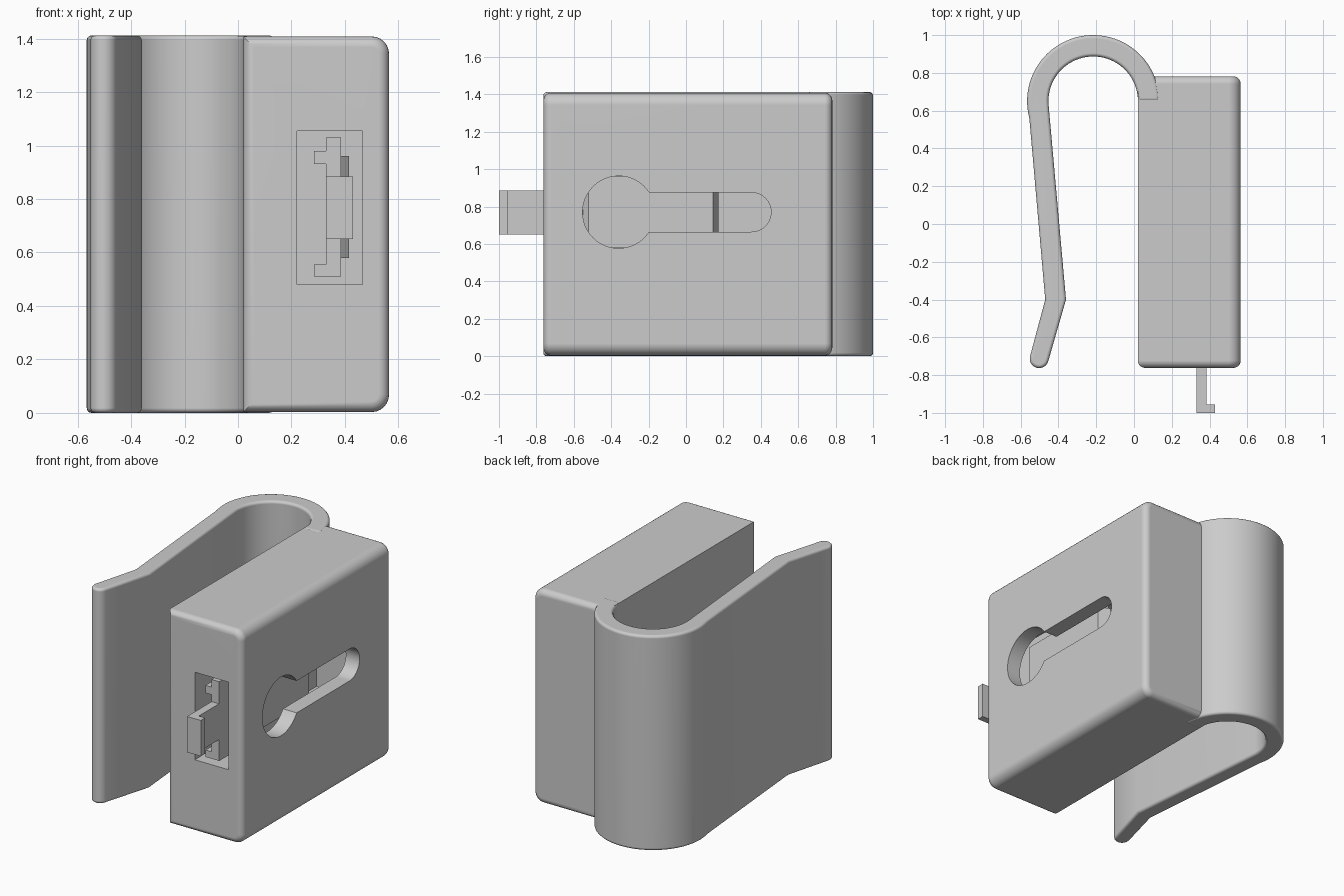
import bpy, bmesh, math
from mathutils import Vector

if "Cube" in bpy.data.objects:
    bpy.data.objects.remove(bpy.data.objects["Cube"])

grey = bpy.data.materials.new("plain grey")
grey.diffuse_color = (0.6, 0.6, 0.6, 1)
grey.use_nodes = True
grey.node_tree.nodes["Principled BSDF"].inputs["Base Color"].default_value = grey.diffuse_color


def add_object(name, bm):
    bmesh.ops.recalc_face_normals(bm, faces=bm.faces)
    me = bpy.data.meshes.new(name)
    bm.to_mesh(me)
    bm.free()
    me.materials.append(grey)
    ob = bpy.data.objects.new(name, me)
    bpy.context.collection.objects.link(ob)
    return ob


def prism(bm, pts, lo, hi, axis):
    """Extrude a 2D outline along an axis (the points fill the other two axes in order)."""
    def place(p, d):
        c = list(p)
        c.insert(axis, d)
        return Vector(c)
    bottom = bm.faces.new([bm.verts.new(place(p, lo)) for p in pts])
    ret = bmesh.ops.extrude_face_region(bm, geom=[bottom], use_keep_orig=True)
    top = [v for v in ret["geom"] if isinstance(v, bmesh.types.BMVert)]
    bmesh.ops.translate(bm, verts=top, vec=place((0, 0), hi - lo))


def rect(a0, a1, b0, b1):
    return [(a0, b0), (a1, b0), (a1, b1), (a0, b1)]


def arc(cx, cy, r, a0, a1, n):
    return [(cx + r * math.cos(math.radians(a0 + (a1 - a0) * i / n)),
             cy + r * math.sin(math.radians(a0 + (a1 - a0) * i / n))) for i in range(n + 1)]


def smooth(ob):
    bpy.ops.object.select_all(action='DESELECT')
    ob.select_set(True)
    bpy.context.view_layer.objects.active = ob
    bpy.ops.object.shade_smooth_by_angle(angle=math.radians(32))
    ob.modifiers.new("normals", 'WEIGHTED_NORMAL').keep_sharp = True


# Housing: block with rounded outer edges
X0, X1, Y0, Y1, Z0, Z1 = 0.02, 0.565, -0.762, 0.782, 0.003, 1.408
bm = bmesh.new()
prism(bm, rect(X0, X1, Y0, Y1), Z0, Z1, 2)
long_edges = [e for e in bm.edges if all(v.co.x > 0.5 for v in e.verts)
              and abs(e.verts[0].co.y - e.verts[1].co.y) > 1]
bmesh.ops.bevel(bm, geom=long_edges, offset=0.065, segments=6, profile=0.5, affect='EDGES')
end_edges = [e for e in bm.edges if abs(e.verts[0].co.y - e.verts[1].co.y) < 1e-4]
bmesh.ops.bevel(bm, geom=end_edges, offset=0.04, segments=5, profile=0.5, affect='EDGES')
housing = add_object("housing", bm)

# Cavity open to the front, and keyhole slot in the side wall
bm = bmesh.new()
prism(bm, rect(0.22, 0.465, -0.9, 0.5), 0.48, 1.055, 2)
cavity = add_object("cavity_cutter", bm)
half, r, zc, yc = 0.105, 0.193, 0.77, -0.36
a = math.degrees(math.asin(half / r))
bm = bmesh.new()
prism(bm, arc(yc, zc, r, a, 360 - a, 40) + arc(0.35, zc, half, -90, 90, 20), 0.4, 0.7, 0)
keyhole = add_object("keyhole_cutter", bm)
bpy.context.view_layer.objects.active = housing
for cutter in (cavity, keyhole):
    mod = housing.modifiers.new("cut", 'BOOLEAN')
    mod.operation = 'DIFFERENCE'
    mod.solver = 'EXACT'
    mod.object = cutter
    bpy.ops.object.modifier_apply(modifier=mod.name)
    bpy.data.objects.remove(cutter)
smooth(housing)

# Spring clip: hooked strip with a flared, rounded tip
cx, cy = -0.216, 0.65
outline = arc(cx, cy, 0.35, 0, 195, 44)
outline += [(-0.47, -0.4)]
outline += arc(-0.502, -0.713, 0.05, 166, 346, 10)
outline += [(-0.36, -0.4)]
outline += arc(cx, cy, 0.237, 184, 0, 36)
bm = bmesh.new()
prism(bm, outline, 0, 1.412, 2)
rims = [e for e in bm.edges if abs(e.verts[0].co.z - e.verts[1].co.z) < 1e-4]
bmesh.ops.bevel(bm, geom=rims, offset=0.018, segments=3, profile=0.5, affect='EDGES')
smooth(add_object("spring_clip", bm))

# Slider: plate with two rear flanges
plate = [(0.285, 0.51), (0.385, 0.51), (0.385, 1.03), (0.33, 1.03), (0.33, 0.98),
         (0.285, 0.98), (0.285, 0.93), (0.33, 0.93), (0.33, 0.555), (0.285, 0.555)]
bm = bmesh.new()
prism(bm, plate, -0.745, 0.145, 1)
add_object("slider_plate", bm)

# Raised catch with sloped ends behind the keyhole
bm = bmesh.new()
prism(bm, [(0.36, -0.57), (0.385, -0.55), (0.415, -0.52), (0.415, 0.145), (0.34, 0.175),
           (0.34, 0.0)], 0.58, 0.96, 2)
add_object("slider_catch", bm)

# Finger tab: stem with a hooked lip, rooted in the slider
bm = bmesh.new()
prism(bm, [(0.33, -1.0), (0.43, -1.0), (0.43, -0.955), (0.384, -0.955), (0.384, -0.7),
           (0.33, -0.7)], 0.65, 0.885, 2)
add_object("finger_tab", bm)
